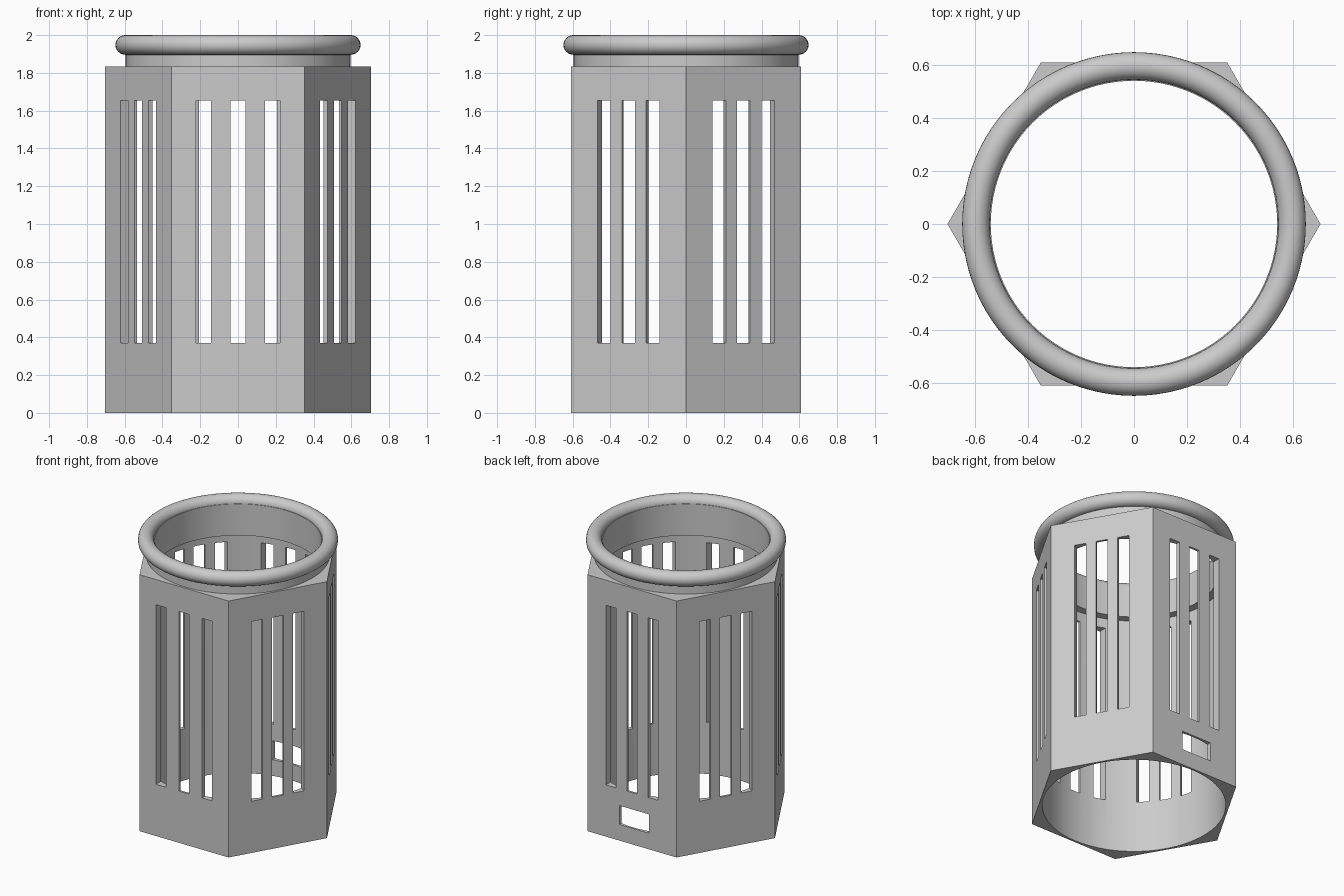
import bpy
import bmesh
from math import cos, sin, pi, radians
from mathutils import Matrix, Vector

if "Cube" in bpy.data.objects:
    bpy.data.objects.remove(bpy.data.objects["Cube"], do_unlink=True)

grey = bpy.data.materials.new("plain grey")
grey.use_nodes = True
grey.diffuse_color = (0.6, 0.6, 0.6, 1)
grey.node_tree.nodes["Principled BSDF"].inputs["Base Color"].default_value = (0.6, 0.6, 0.6, 1)

TOP = 1.835        # top of the hexagonal body
APOTHEM = 0.61
BORE, NECK = 0.595, 0.541


def add_object(name, bm):
    bmesh.ops.recalc_face_normals(bm, faces=bm.faces[:])
    mesh = bpy.data.meshes.new(name)
    bm.to_mesh(mesh)
    bm.free()
    mesh.materials.append(grey)
    obj = bpy.data.objects.new(name, mesh)
    bpy.context.collection.objects.link(obj)
    return obj


def lathe(name, profile, closed, steps=96):
    """Spin (radius, height) points round z; open profiles get flat end caps."""
    bm = bmesh.new()
    rings = [[bm.verts.new((r * cos(2 * pi * i / steps), r * sin(2 * pi * i / steps), z))
              for i in range(steps)] for r, z in profile]
    pairs = list(zip(rings, rings[1:]))
    if closed:
        pairs.append((rings[-1], rings[0]))
    else:
        bm.faces.new(rings[0])
        bm.faces.new(rings[-1])
    for a, b in pairs:
        for i in range(steps):
            j = (i + 1) % steps
            bm.faces.new((a[i], a[j], b[j], b[i]))
    return add_object(name, bm)


def add_box(bm, angle, x0, x1, z0, z1):
    """Box through the wall whose outward normal is at the given angle."""
    turn = Matrix.Rotation(radians(angle + 90), 4, "Z")
    place = Matrix.Translation(Vector(((x0 + x1) / 2, -0.55, (z0 + z1) / 2)))
    size = Matrix.Diagonal((x1 - x0, 0.3, z1 - z0, 1))
    bmesh.ops.create_cube(bm, size=1, matrix=turn @ place @ size)


def cut(target, cutter):
    mod = target.modifiers.new("cut", "BOOLEAN")
    mod.operation = "DIFFERENCE"
    mod.solver = "EXACT"
    mod.object = cutter
    bpy.context.view_layer.objects.active = target
    bpy.ops.object.modifier_apply(modifier=mod.name)
    bpy.data.objects.remove(cutter, do_unlink=True)


# Hexagonal body with a stepped round bore
body = lathe("hexagonal_body", [(APOTHEM / cos(pi / 6), 0), (APOTHEM / cos(pi / 6), TOP)],
             closed=False, steps=6)
cut(body, lathe("bore_cutter", [(BORE, -0.1), (BORE, 1.725), (NECK, 1.725), (NECK, 2.1)],
                closed=False))

# Three upright slots per side, and a small window low on the back
bm = bmesh.new()
for angle in range(30, 390, 60):
    spacing = {270: 0.1825, 90: 0.167}.get(angle, 0.149)
    for k in (-1, 0, 1):
        add_box(bm, angle, k * spacing - 0.04, k * spacing + 0.04, 0.37, 1.655)
add_box(bm, 90, -0.1, 0.135, 0.115, 0.25)
cut(body, add_object("opening_cutter", bm))

# Neck collar and rounded rim
collar = lathe("neck_collar", [(NECK, TOP - 0.02), (BORE, TOP - 0.02), (BORE, 1.95), (NECK, 1.95)],
               closed=True)
rim = lathe("rounded_rim", [(0.597 + 0.052 * cos(2 * pi * i / 24), 1.948 + 0.052 * sin(2 * pi * i / 24))
                            for i in range(24)], closed=True)

# Smooth round surfaces, crisp edges
bpy.ops.object.select_all(action="DESELECT")
for obj in (body, collar, rim):
    obj.select_set(True)
bpy.context.view_layer.objects.active = body
bpy.ops.object.shade_smooth_by_angle(angle=radians(30))
